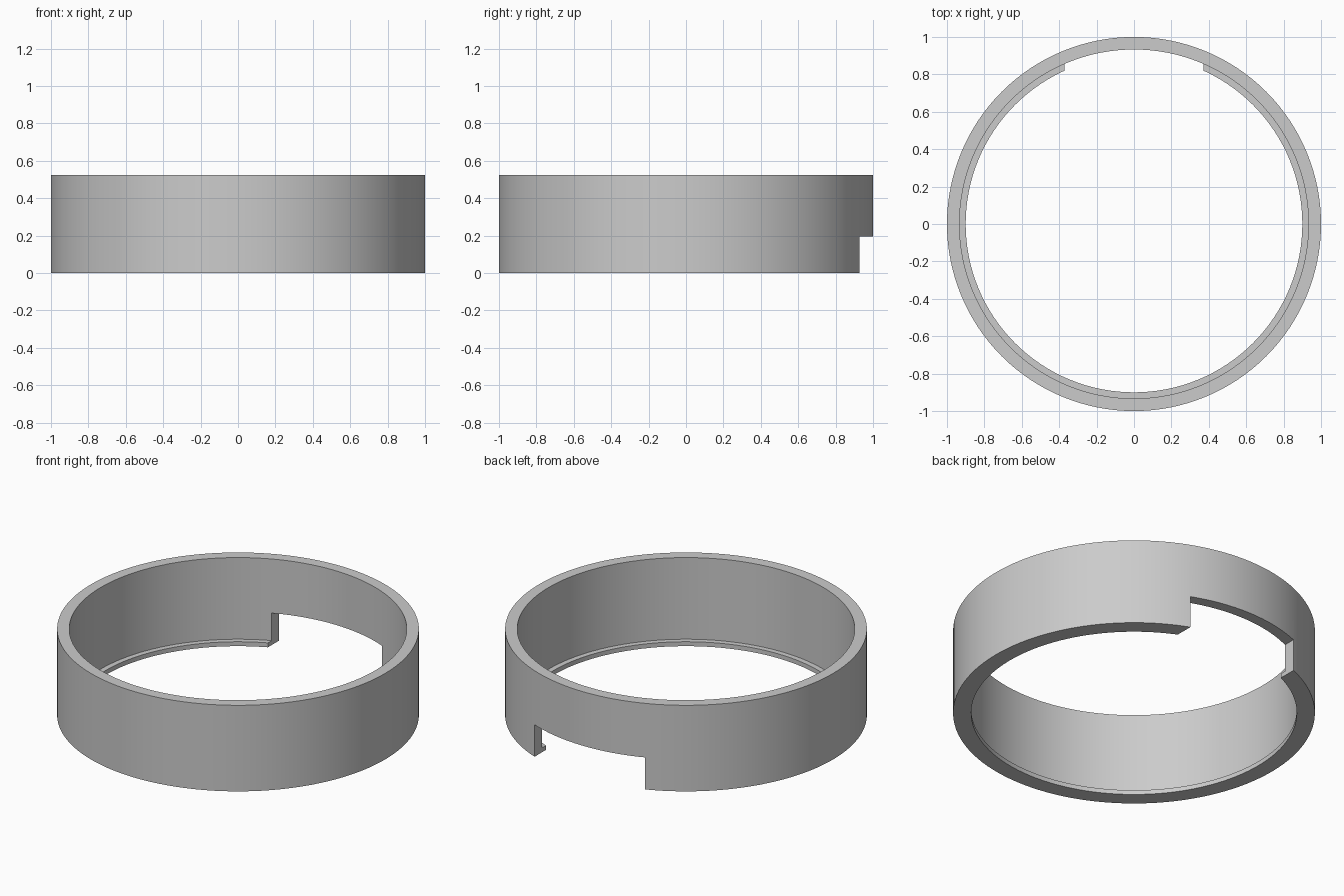
import bpy
import bmesh
import math

default = bpy.data.objects.get("Cube")
if default:
    bpy.data.objects.remove(default, do_unlink=True)

HEIGHT = 0.525
OUTER, INNER, LIP = 1.0, 0.933, 0.9
LIP_HEIGHT = 0.027
NOTCH_HALF_WIDTH, NOTCH_TOP = 0.372, 0.195
SEGMENTS = 128

# Plain grey material
grey = bpy.data.materials.new("grey")
grey.use_nodes = True
colour = (0.6, 0.6, 0.6, 1)
grey.diffuse_color = colour
grey.node_tree.nodes["Principled BSDF"].inputs["Base Color"].default_value = colour


def add_object(name, bm):
    bmesh.ops.recalc_face_normals(bm, faces=bm.faces)
    mesh = bpy.data.meshes.new(name)
    bm.to_mesh(mesh)
    bm.free()
    obj = bpy.data.objects.new(name, mesh)
    bpy.context.collection.objects.link(obj)
    return obj


# Ring wall with a narrow inner lip at the bottom, lathed from its cross-section
profile = [(LIP, 0), (OUTER, 0), (OUTER, HEIGHT), (INNER, HEIGHT),
           (INNER, LIP_HEIGHT), (LIP, LIP_HEIGHT)]
bm = bmesh.new()
verts = [bm.verts.new((r, 0, z)) for r, z in profile]
edges = [bm.edges.new((v, verts[(i + 1) % len(verts)])) for i, v in enumerate(verts)]
bmesh.ops.spin(bm, geom=verts + edges, cent=(0, 0, 0), axis=(0, 0, 1),
               angle=math.tau, steps=SEGMENTS, use_merge=True)
bmesh.ops.remove_doubles(bm, verts=bm.verts, dist=0.0001)
ring = add_object("ring", bm)
ring.data.materials.append(grey)

# Rectangular notch through the lower back of the wall
bm = bmesh.new()
bmesh.ops.create_cube(bm, size=1)
bmesh.ops.scale(bm, vec=(2 * NOTCH_HALF_WIDTH, 1, 1), verts=bm.verts)
bmesh.ops.translate(bm, vec=(0, 1, NOTCH_TOP - 0.5), verts=bm.verts)
cutter = add_object("notch_cutter", bm)
cutter.data.materials.append(grey)
cutter.hide_render = True

cut = ring.modifiers.new("notch", 'BOOLEAN')
cut.operation = 'DIFFERENCE'
cut.solver = 'EXACT'
cut.object = cutter
bpy.ops.object.select_all(action='DESELECT')
bpy.context.view_layer.objects.active = ring
ring.select_set(True)
bpy.ops.object.modifier_apply(modifier=cut.name)
bpy.data.objects.remove(cutter, do_unlink=True)

# Smooth round walls, crisp rims
bpy.ops.object.shade_smooth_by_angle(angle=math.radians(30))
